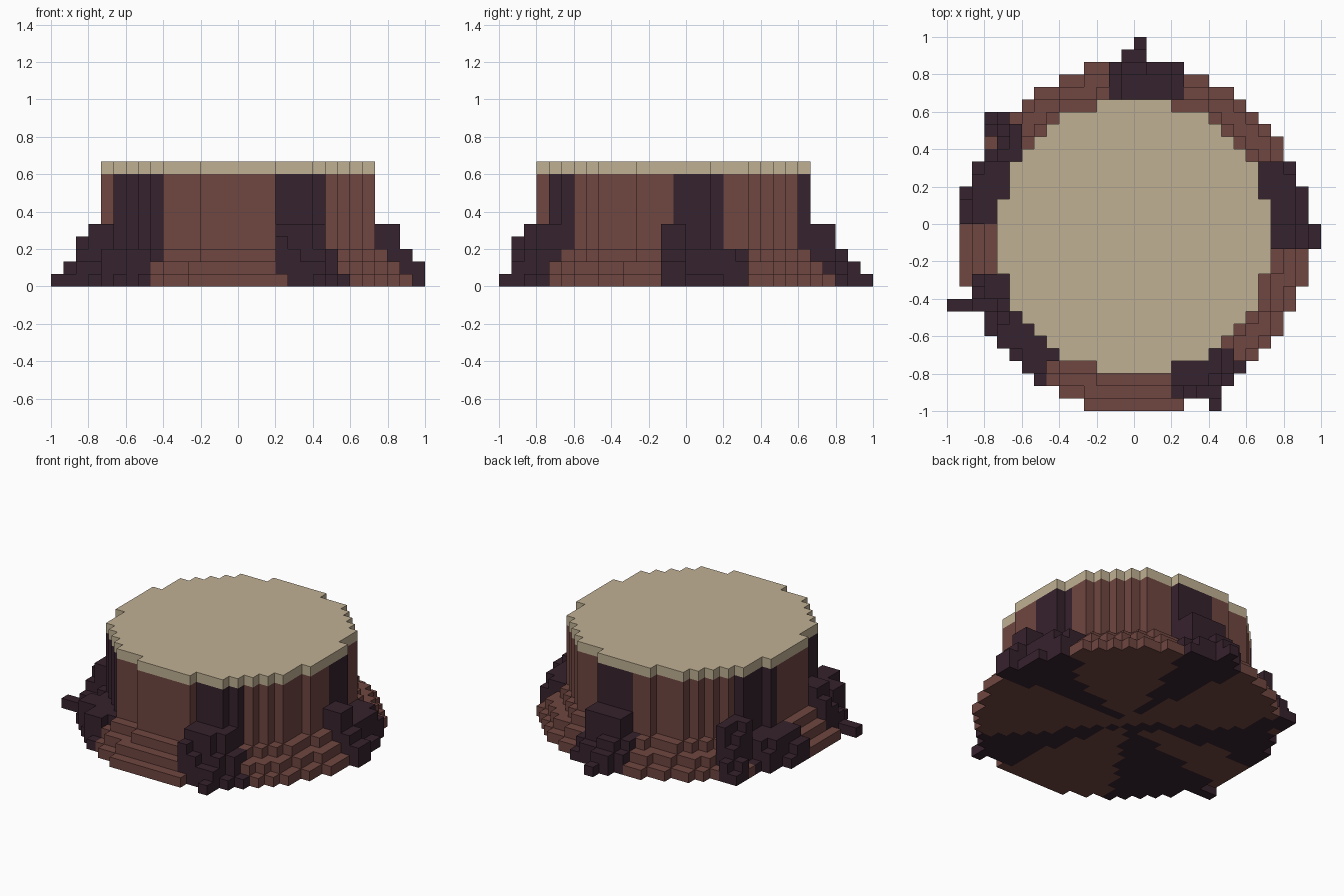
import bpy, bmesh, math
from mathutils import Vector

cube = bpy.data.objects.get("Cube")
if cube:
    bpy.data.objects.remove(cube)

S = 1 / 15          # block size
CY = -1             # trunk centre along y, in blocks
TOP = 9             # layer of the pale cut face
RADIUS = 11         # trunk radius in blocks


def material(name, rgb):
    m = bpy.data.materials.new(name)
    m.use_nodes = True
    col = (*rgb, 1)
    m.diffuse_color = col
    bsdf = next(n for n in m.node_tree.nodes if n.type == 'BSDF_PRINCIPLED')
    bsdf.inputs["Base Color"].default_value = col
    return m


BARK = material("brown bark", (0.16, 0.061, 0.052))
ROOT = material("dark root", (0.037, 0.016, 0.026))
WOOD = material("pale cut wood", (0.53, 0.435, 0.295))

# Angles where a dark root climbs the trunk
STREAKS = [(-1, 21), (73, 95), (147, 169), (196, 237), (288, 309)]

grid = {}


def radius(x, y):
    return math.hypot(x + 0.5, y + 0.5 - CY)


def in_streak(x, y):
    a = math.degrees(math.atan2(y + 0.5 - CY, x + 0.5))
    return any((a - lo) % 360 <= hi - lo for lo, hi in STREAKS)


def disc(z, r):
    """One round layer of the trunk."""
    for x in range(-r, r):
        for y in range(CY - r, CY + r):
            if radius(x, y) <= r:
                if z == TOP:
                    grid[x, y, z] = "cut_top"
                else:
                    grid[x, y, z] = "root_streaks" if in_streak(x, y) else "trunk"


def root(name, crest, skirt):
    """Stepped root whose height falls with distance from the trunk."""
    for patches, limit in ((crest, 5), (skirt, 3)):
        for x0, x1, y0, y1 in patches:
            for x in range(x0, x1):
                for y in range(y0, y1):
                    r = radius(x, y)
                    knee = 1.2 if r < 13 else 0
                    height = max(1, min(limit, int(16.55 - r + knee)))
                    for z in range(height):
                        grid[x, y, z] = name


def build(part, mat):
    """Outer faces of all blocks that belong to one part."""
    bm = bmesh.new()
    for cell, owner in grid.items():
        if owner != part:
            continue
        mid = Vector(cell) + Vector((0.5, 0.5, 0.5))
        for axis in range(3):
            for sign in (-1, 1):
                n = Vector((0, 0, 0))
                n[axis] = sign
                if tuple(int(c + d) for c, d in zip(cell, n)) in grid:
                    continue
                u = Vector((0, 0, 0))
                u[(axis + 1) % 3] = 0.5
                v = n.cross(u)
                c = mid + n * 0.5
                corners = (c - u - v, c + u - v, c + u + v, c - u + v)
                bm.faces.new([bm.verts.new(p * S) for p in corners])
    bmesh.ops.remove_doubles(bm, verts=bm.verts, dist=S * 0.01)
    me = bpy.data.meshes.new(part)
    bm.to_mesh(me)
    bm.free()
    me.materials.append(mat)
    bpy.context.collection.objects.link(bpy.data.objects.new(part, me))


# Trunk, flaring by one block per layer at the base
for layer in range(TOP + 1):
    disc(layer, max(RADIUS, RADIUS + 3 - layer))

# Roots: ground patches as x from, x to, y from, y to
root("left_root", [(11, 15, -2, 0)], [(10, 13, 0, 5)])
root("front_root", [(3, 7, -14, -10), (6, 7, -15, -14)], [(6, 8, -12, -10)])
root("front_right_root", [(-13, -10, -6, -4), (-15, -12, -7, -6)],
     [(-11, -7, -10, -8), (-9, -7, -12, -10)])
root("back_right_root", [(-11, -9, 5, 8), (-12, -10, 7, 9)],
     [(-13, -10, 2, 5), (-14, -11, 0, 2)])
root("back_root", [(-1, 3, 10, 12), (-1, 1, 12, 14), (0, 1, 14, 15)],
     [(-2, 3, 10, 13)])

for part in sorted(set(grid.values())):
    build(part, {"trunk": BARK, "cut_top": WOOD}.get(part, ROOT))
